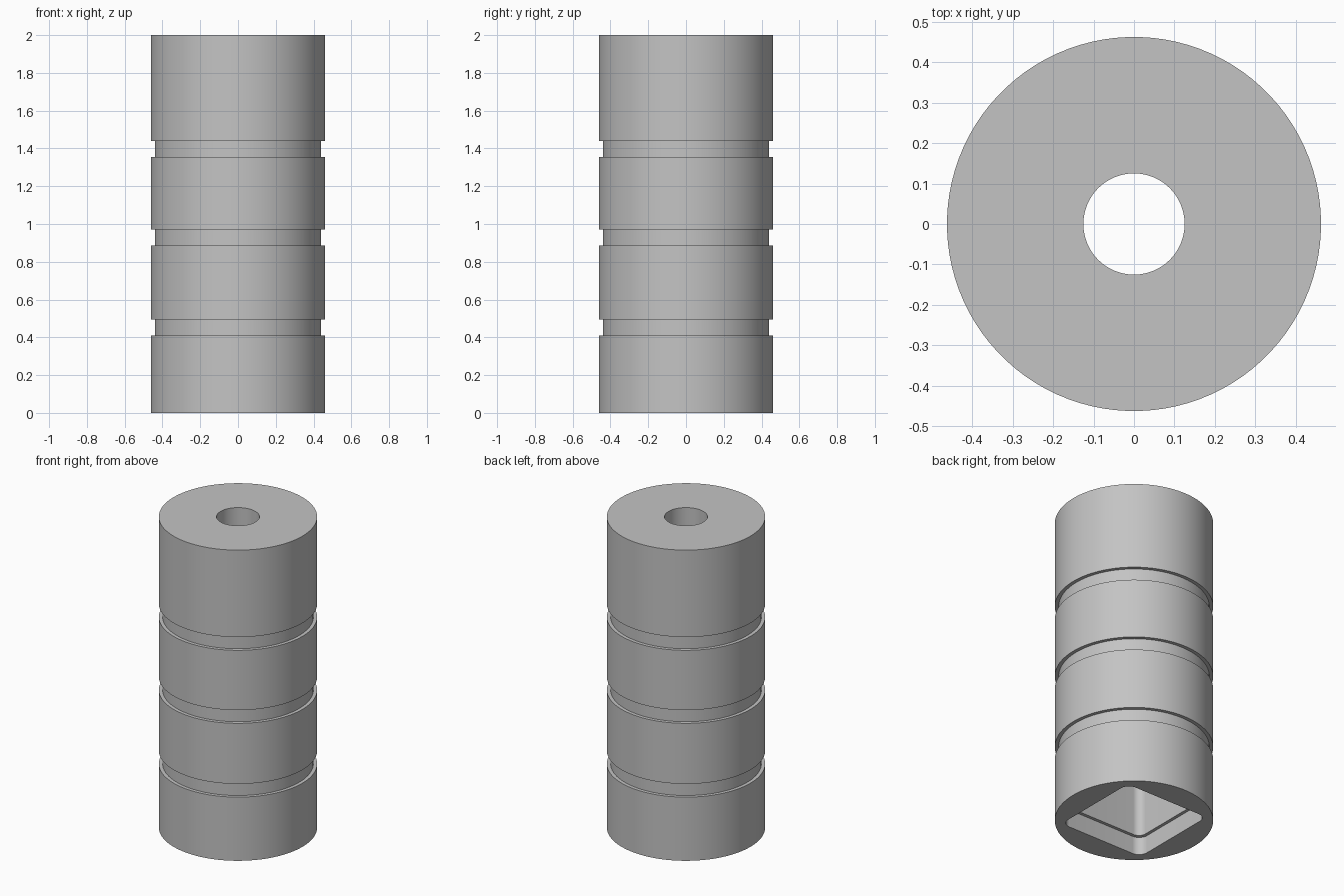
import bpy, bmesh, math

SEGMENTS = 96
RADIUS = 0.462
GROOVE_RADIUS = 0.44
BORE_RADIUS = 0.125

cube = bpy.data.objects.get("Cube")
if cube:
    bpy.data.objects.remove(cube)

# Single grey metal
steel = bpy.data.materials.new("grey_steel")
steel.use_nodes = True
colour = (0.55, 0.55, 0.55, 1)
steel.diffuse_color = colour
steel.node_tree.nodes["Principled BSDF"].inputs["Base Color"].default_value = colour


def ring(bm, z, radius, half_side=None):
    """A circle, or a rounded square whose corners have the given radius."""
    core = half_side - radius if half_side else 0
    verts = []
    for i in range(SEGMENTS):
        t = (i + 0.5) * math.tau / SEGMENTS
        c, s = math.cos(t), math.sin(t)
        verts.append(bm.verts.new((math.copysign(core, c) + radius * c,
                                   math.copysign(core, s) + radius * s, z)))
    return verts


# Outer wall with three shallow grooves, from the base up
sections = [(0, RADIUS)]
for low, high in ((0.41, 0.495), (0.885, 0.97), (1.355, 1.44)):
    sections += [(low, RADIUS), (low, GROOVE_RADIUS),
                 (high, GROOVE_RADIUS), (high, RADIUS)]
sections.append((2, RADIUS))

# Round bore from the top, then the stepped square socket down to the base
sections += [(2, BORE_RADIUS), (0.8, BORE_RADIUS),
             (0.8, 0.05, 0.28), (0.115, 0.05, 0.28),
             (0.115, 0.06, 0.3), (0, 0.06, 0.3)]

bm = bmesh.new()
rings = [ring(bm, *section) for section in sections]
for a, b in zip(rings, rings[1:] + rings[:1]):
    for i in range(SEGMENTS):
        j = (i + 1) % SEGMENTS
        bm.faces.new((a[i], a[j], b[j], b[i]))
bmesh.ops.recalc_face_normals(bm, faces=bm.faces)

mesh = bpy.data.meshes.new("grooved_socket_sleeve")
bm.to_mesh(mesh)
bm.free()
mesh.materials.append(steel)
sleeve = bpy.data.objects.new("grooved_socket_sleeve", mesh)
bpy.context.collection.objects.link(sleeve)

# Smooth round walls, crisp rims
bpy.ops.object.select_all(action="DESELECT")
sleeve.select_set(True)
bpy.context.view_layer.objects.active = sleeve
bpy.ops.object.shade_smooth_by_angle(angle=math.radians(30))
